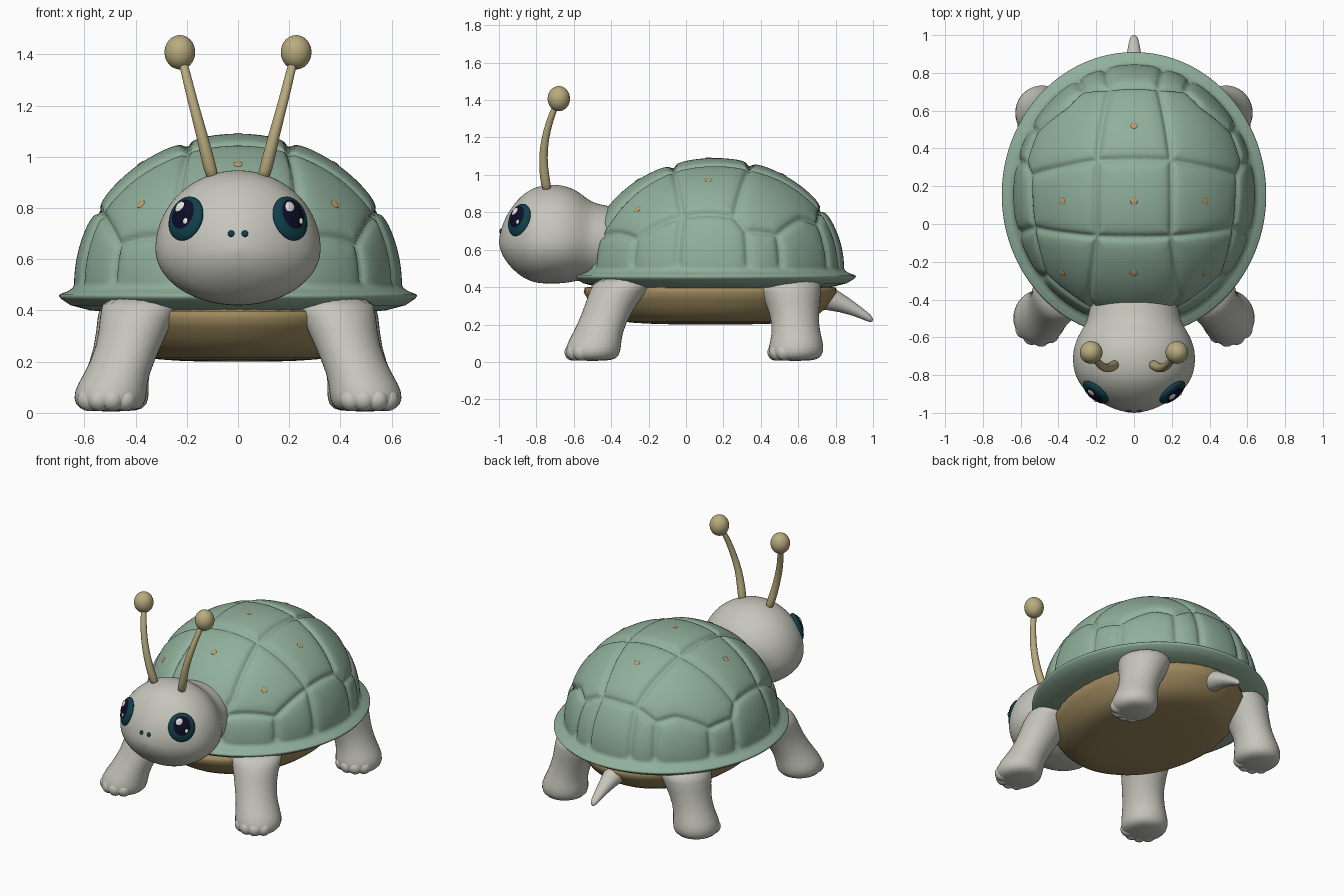
import bpy, bmesh, math
from mathutils import Vector, kdtree

cube = bpy.data.objects.get("Cube")
if cube:
    bpy.data.objects.remove(cube)


def material(name, *rgb):
    m = bpy.data.materials.new(name)
    m.use_nodes = True
    m.diffuse_color = (*rgb, 1)
    m.node_tree.nodes["Principled BSDF"].inputs["Base Color"].default_value = (*rgb, 1)
    return m


GREEN = material("shell green", .28, .43, .33)
SKIN = material("pale grey skin", .56, .56, .50)
TAN = material("antenna tan", .48, .41, .21)
BROWN = material("belly brown", .34, .25, .11)
SPOT = material("spot orange", .50, .34, .14)
TEAL = material("eye teal", .005, .05, .07)
NAVY = material("pupil navy", .004, .004, .02)
WHITE = material("eye highlight", .8, .8, .8)


def finish(name, bm, mat, subdiv=0):
    bmesh.ops.recalc_face_normals(bm, faces=bm.faces[:])
    mesh = bpy.data.meshes.new(name)
    bm.to_mesh(mesh)
    bm.free()
    mesh.shade_smooth()
    mesh.materials.append(mat)
    ob = bpy.data.objects.new(name, mesh)
    bpy.context.collection.objects.link(ob)
    if subdiv:
        mod = ob.modifiers.new("smooth", 'SUBSURF')
        mod.levels = mod.render_levels = subdiv
    return ob


def loft(name, rings, mat, subdiv=0):
    """Skin a list of closed point rings and cap both ends."""
    bm = bmesh.new()
    loops = [[bm.verts.new(p) for p in ring] for ring in rings]
    n = len(loops[0])
    for a, b in zip(loops, loops[1:]):
        for i in range(n):
            j = (i + 1) % n
            bm.faces.new((a[i], a[j], b[j], b[i]))
    bm.faces.new(loops[0])
    bm.faces.new(loops[-1])
    return finish(name, bm, mat, subdiv)


def circle(n):
    return [(math.cos(t * math.tau / n), math.sin(t * math.tau / n)) for t in range(n)]


def flat_ring(x, y, z, rx, ry, n=20):
    return [Vector((x + rx * c, y + ry * s, z)) for c, s in circle(n)]


def upright_ring(y, z, half, up, down, n=28):
    return [Vector((half * c, y, z + s * (up if s > 0 else down))) for c, s in circle(n)]


def ball(name, loc, size, mat, facing=(0, 0, 1)):
    """Ellipsoid whose local z points along facing."""
    bm = bmesh.new()
    bmesh.ops.create_uvsphere(bm, u_segments=32, v_segments=16, radius=1)
    ob = finish(name, bm, mat)
    ob.location, ob.scale = loc, size
    ob.rotation_euler = Vector(facing).to_track_quat('Z', 'Y').to_euler()
    return ob


# Shell: half ellipsoid, addressed by a flat polar map (angle, phi)
RX, RY, RZ, CY, BASE = .64, .69, .59, .155, .5


def dome(a, phi):
    s = math.sin(phi)
    return Vector((RX * s * math.cos(a), CY + RY * s * math.sin(a), BASE + RZ * math.cos(phi)))


def dome_normal(p):
    return Vector((p.x / RX**2, (p.y - CY) / RY**2, (p.z - BASE) / RZ**2)).normalized()


def from_top(x, y):
    u, v = x / RX, (y - CY) / RY
    rho = math.hypot(u, v)
    phi = math.asin(min(rho, 1))
    return Vector((u, v)) * (phi / max(rho, 1e-6))


def from_side(deg, z):
    phi = math.acos((z - BASE) / RZ)
    return Vector((math.cos(math.radians(deg)), math.sin(math.radians(deg)))) * phi


# Seams of one half, mirrored afterwards
edge = [from_side(*p) for p in ((-90, .66), (-70, .67), (-40, .66), (-17, .78), (10, .78),
                                (15, .70), (31, .68), (50, .77), (62, .74), (76, .81), (90, .82))]
spine = [edge[1], from_top(.24, -.40), from_top(.2, -.07), from_top(.2, .34), edge[9]]
seams = list(zip(edge, edge[1:])) + list(zip(spine, spine[1:]))
seams += [(spine[2], edge[3]), (spine[3], edge[4])]
seams += [(spine[i], Vector((0, spine[i].y))) for i in (2, 3)]
seams += [(edge[i], edge[i].normalized() * 1.53) for i in (1, 2, 3, 5, 6, 8, 9)]
samples = []
for a, b in seams:
    for k in range(61):
        q = a.lerp(b, k / 60)
        for side in (1, -1):
            samples.append(dome(math.atan2(q.y, q.x * side), q.length))
tree = kdtree.KDTree(len(samples))
for i, p in enumerate(samples):
    tree.insert(p, i)
tree.balance()


def grooved(p):
    d = tree.find(p)[2]
    depth = .016 * math.exp(-(d / .014)**2) + .008 * math.exp(-(d / .04)**2)
    return p - dome_normal(p) * depth


SEG, ROWS = 288, 80
shell = [[grooved(dome(i * math.tau / SEG, .004 + (math.pi / 2 - .004) * k / ROWS))
          for i in range(SEG)] for k in range(ROWS + 1)]
for f, z in ((1.01, .488), (1.035, .476), (1.085, .464), (1.094, .458), (1.08, .445),
             (1.02, .42), (.9, .40), (.7, .39)):
    shell.append(flat_ring(0, CY, z, RX * f, RY * f, SEG))
loft("shell", shell, GREEN)

# Small spots on the shell plates
for x, y in ((0, .52), (0, .12), (0, -.26), (.38, .12), (-.38, .12), (.38, -.26), (-.38, -.26)):
    q = from_top(x, y)
    p = dome(math.atan2(q.y, q.x), q.length)
    ball("shell_spot", p, (.018, .018, .004), SPOT, dome_normal(p))

# Belly
loft("belly", [flat_ring(0, .13, z, .53 * f, .70 * f, 48) for f, z in
               ((1, .42), (.98, .38), (.9, .29), (.78, .225), (.6, .207), (.3, .2), (.02, .2))],
     BROWN, 1)

# Head and neck, from nose to shoulders
head = [(-1.0, .03), (-.992, .2), (-.97, .4), (-.93, .62), (-.87, .84), (-.8, .965),
        (-.72, 1.0), (-.65, .98), (-.58, .89)]
rings = [upright_ring(y, .64, .328 * s, .312 * s, .222 * min(1, s * 1.04)) for y, s in head]
rings += [upright_ring(y, .64, w, up, .21) for y, w, up in
          ((-.52, .25, .225), (-.46, .24, .2), (-.3, .2, .18))]
loft("head", rings, SKIN, 2)

# Tail
loft("tail", [upright_ring(y, z, r, r, r, 16) for y, z, r in
              ((.6, .38, .1), (.76, .35, .07), (.88, .295, .043), (.965, .245, .027),
               (.99, .23, .02), (1.0, .226, .006))], SKIN, 1)

# Legs: centre x, y, height and radius from hip to sole
front_leg = ((.36, -.3, .46, .17), (.39, -.36, .39, .15), (.425, -.425, .26, .125),
             (.475, -.475, .15, .128), (.5, -.495, .085, .145), (.5, -.5, .03, .14),
             (.5, -.5, .004, .10))
back_leg = ((.36, .54, .46, .18), (.39, .56, .38, .16), (.44, .58, .25, .122),
            (.475, .59, .15, .125), (.49, .59, .085, .145), (.49, .585, .03, .14),
            (.49, .585, .004, .10))
for side, label in ((1, "left"), (-1, "right")):
    for kind, path in (("front", front_leg), ("back", back_leg)):
        loft(f"{kind}_leg_{label}",
             [flat_ring(side * x, y, z, r, r * 1.04) for x, y, z, r in path], SKIN, 1)
        fx, fy = path[-2][:2]
        for deg in (-125, -95, -65, -35):
            t = math.radians(deg)
            ball(f"{kind}_toe_{label}",
                 (side * (fx + .1 * math.cos(t)), fy + .105 * math.sin(t), .052),
                 (.045, .045, .045), SKIN)

    # Antennae
    stalk = ((.095, -.74, .90, .028), (.118, -.757, .99, .026), (.142, -.765, 1.09, .023),
             (.17, -.755, 1.19, .021), (.195, -.73, 1.29, .019), (.222, -.685, 1.40, .018))
    loft(f"antenna_{label}", [flat_ring(side * x, y, z, r, r, 16) for x, y, z, r in stalk], TAN, 1)
    ball(f"antenna_tip_{label}", (side * .227, -.68, 1.408), (.06, .06, .067), TAN)

    # Eyes: iris, pupil and two highlights stacked along the eye direction
    out = Vector((side * .62, -.73, .28)).normalized()
    right = Vector((0, 0, 1)).cross(out).normalized()
    up = out.cross(right)
    centre = Vector((side * .207, -.895, .76))
    for part, dx, dy, dz, size, mat in (
            ("iris", 0, 0, -.006, (.083, .09, .03), TEAL),
            ("pupil", 0, .008, .008, (.058, .066, .022), NAVY),
            ("highlight", -.014, .035, .022, (.024, .026, .008), WHITE),
            ("glint", .026, -.018, .024, (.011, .013, .006), WHITE)):
        eye = ball(f"eye_{part}_{label}", centre + right * dx + up * dy + out * dz, size, mat, out)

    # Nostrils
    ball(f"nostril_{label}", (side * .027, -.99, .70), (.013, .013, .008), TEAL, (0, -1, .2))
